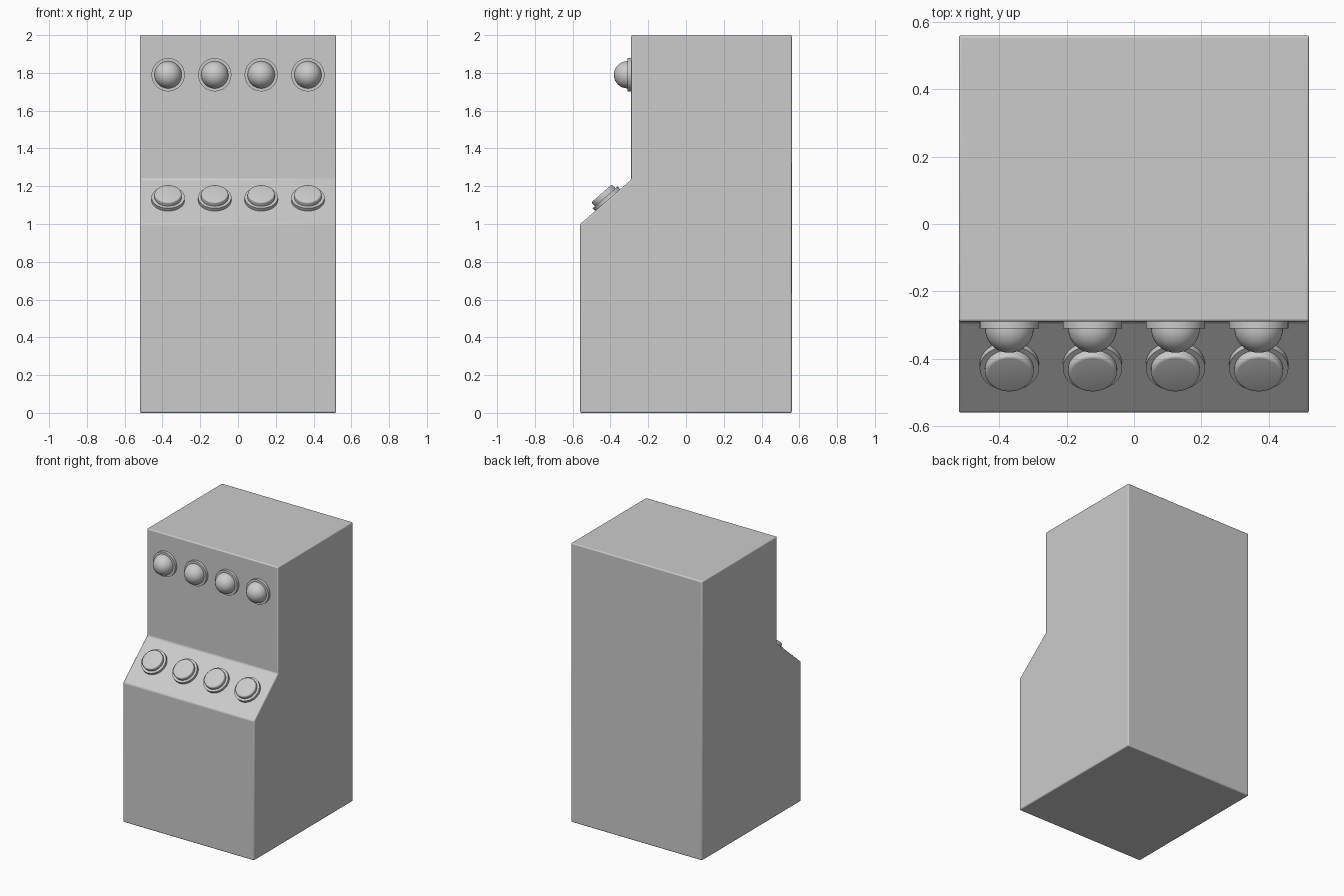
import bpy, bmesh, math
from mathutils import Vector

if "Cube" in bpy.data.objects:
    bpy.data.objects.remove(bpy.data.objects["Cube"])

W = 0.52
COLUMNS = [-0.37, -0.123, 0.123, 0.37]


def finish(name, bm):
    bmesh.ops.recalc_face_normals(bm, faces=bm.faces)
    me = bpy.data.meshes.new(name)
    bm.to_mesh(me)
    bm.free()
    ob = bpy.data.objects.new(name, me)
    bpy.context.collection.objects.link(ob)
    return ob


def smooth(ob, angle=35):
    bpy.ops.object.select_all(action='DESELECT')
    ob.select_set(True)
    bpy.context.view_layer.objects.active = ob
    bpy.ops.object.shade_smooth_by_angle(angle=math.radians(angle))


def lathe(name, profile, loc, normal, steps=40):
    """Spin an (r, h) profile around the axis pointing along normal."""
    bm = bmesh.new()
    vs = [bm.verts.new((r, 0, h)) for r, h in profile]
    es = [bm.edges.new(p) for p in zip(vs, vs[1:])]
    bmesh.ops.spin(bm, geom=vs + es, cent=(0, 0, 0), axis=(0, 0, 1),
                   angle=2 * math.pi, steps=steps)
    bmesh.ops.remove_doubles(bm, verts=bm.verts, dist=1e-5)
    ob = finish(name, bm)
    ob.location = loc
    ob.rotation_euler = Vector(normal).to_track_quat('Z', 'Y').to_euler()
    smooth(ob)
    return ob


# Cabinet: side profile extruded across the width, edges slightly rounded
side = [(-0.56, 0), (0.56, 0), (0.56, 2), (-0.29, 2), (-0.29, 1.235), (-0.56, 1.0)]
bm = bmesh.new()
face = bm.faces.new([bm.verts.new((-W, y, z)) for y, z in side])
ext = bmesh.ops.extrude_face_region(bm, geom=[face])
bmesh.ops.translate(bm, vec=(2 * W, 0, 0),
                    verts=[g for g in ext['geom'] if isinstance(g, bmesh.types.BMVert)])
cabinet = finish("cabinet", bm)
bev = cabinet.modifiers.new("rounded_edges", 'BEVEL')
bev.width = 0.008
bev.segments = 3
bev.limit_method = 'ANGLE'
smooth(cabinet)

# Profiles: flange ring, domed lamp, flat push button
flange = [(0, -0.005), (0.088, -0.005), (0.088, 0.02), (0.0, 0.02)]
dome = [(0.072, 0.0)] + [(0.072 * math.cos(a), 0.02 + 0.072 * math.sin(a))
                         for a in [math.pi / 2 * i / 10 for i in range(11)]]
cap = [(0.072, 0.0)] + [(0.062 + 0.01 * math.cos(a), 0.038 + 0.01 * math.sin(a))
                        for a in [math.pi / 2 * i / 4 for i in range(5)]] + [(0, 0.048)]

# Row of lamps on the upright panel and row of buttons on the sloped panel
slope_normal = (0, -0.235, 0.27)
for i, x in enumerate(COLUMNS, 1):
    lamp_at, button_at = (x, -0.29, 1.79), (x, -0.415, 1.126)
    lathe(f"lamp_flange_{i}", flange, lamp_at, (0, -1, 0))
    lathe(f"lamp_dome_{i}", dome, lamp_at, (0, -1, 0))
    lathe(f"button_flange_{i}", flange, button_at, slope_normal)
    lathe(f"button_cap_{i}", cap, button_at, slope_normal)
